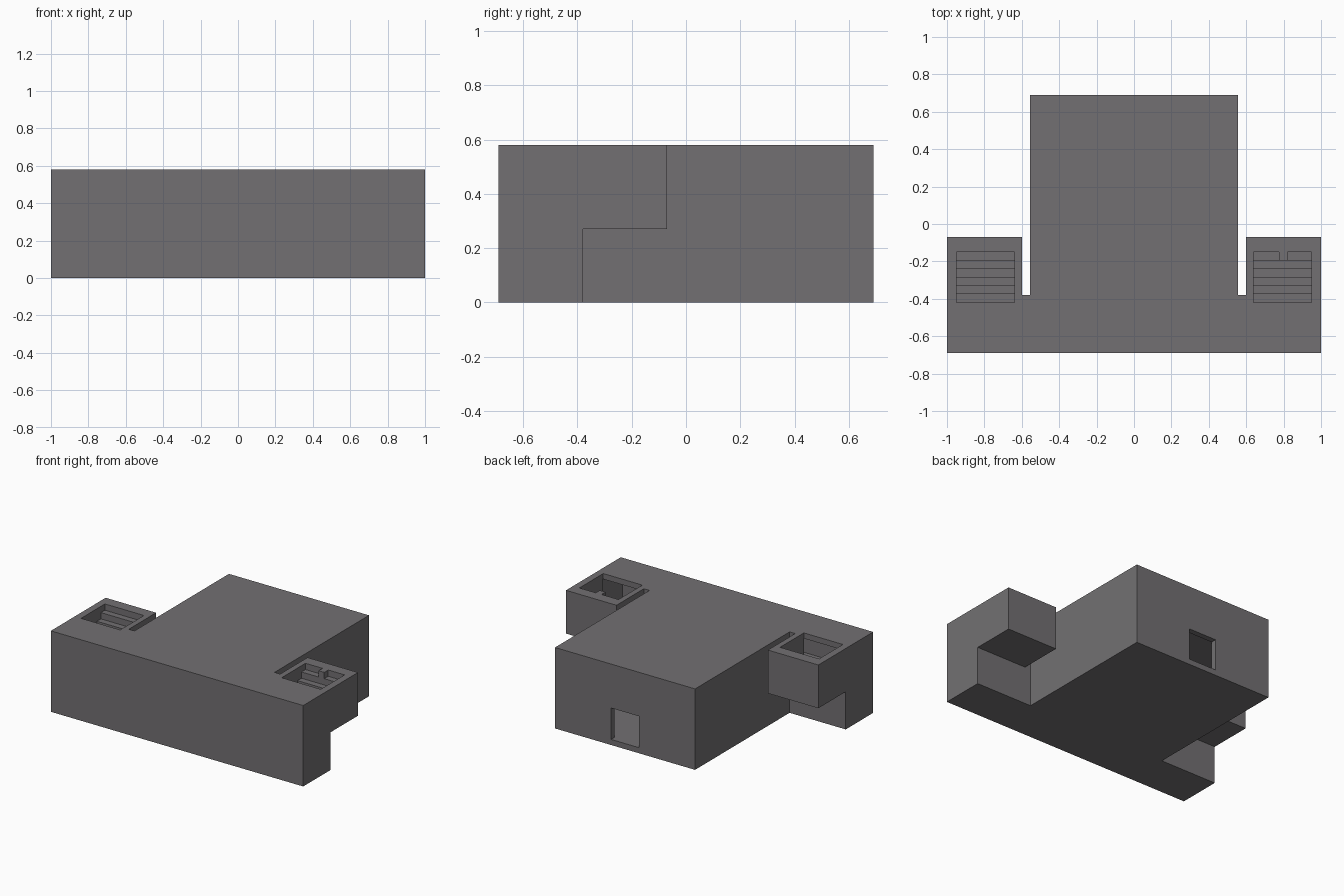
import bpy, bmesh
from mathutils import Vector

cube = bpy.data.objects.get("Cube")
if cube:
    bpy.data.objects.remove(cube, do_unlink=True)

grey = bpy.data.materials.new("concrete_grey")
grey.use_nodes = True
colour = (0.17, 0.163, 0.17, 1)
grey.diffuse_color = colour
grey.node_tree.nodes["Principled BSDF"].inputs["Base Color"].default_value = colour


def prism(name, points, start, end, axis="z"):
    """Extrude a closed outline along z (points are x, y) or x (points are y, z)."""
    bm = bmesh.new()
    place = (lambda p: (p[0], p[1], start)) if axis == "z" else (lambda p: (start, p[0], p[1]))
    face = bm.faces.new([bm.verts.new(place(p)) for p in points])
    step = Vector((0, 0, end - start)) if axis == "z" else Vector((end - start, 0, 0))
    geom = bmesh.ops.extrude_face_region(bm, geom=[face])["geom"]
    bmesh.ops.translate(bm, vec=step, verts=[g for g in geom if isinstance(g, bmesh.types.BMVert)])
    bmesh.ops.recalc_face_normals(bm, faces=bm.faces)
    mesh = bpy.data.meshes.new(name)
    bm.to_mesh(mesh)
    bm.free()
    mesh.materials.append(grey)
    obj = bpy.data.objects.new(name, mesh)
    bpy.context.collection.objects.link(obj)
    return obj


def rect(x0, x1, y0, y1):
    return [(x0, y0), (x1, y0), (x1, y1), (x0, y1)]


def mirrored(half):
    """Complete a plan outline given for +x, listed from front to back."""
    return half + [(-x, y) for x, y in reversed(half)]


def cut(target, cutter):
    mod = target.modifiers.new("cut", "BOOLEAN")
    mod.operation, mod.solver, mod.object = "DIFFERENCE", "EXACT", cutter
    cutter.hide_render = True
    bpy.context.view_layer.update()
    result = bpy.data.meshes.new_from_object(target.evaluated_get(bpy.context.evaluated_depsgraph_get()))
    target.modifiers.clear()
    target.data = result
    bpy.data.objects.remove(cutter, do_unlink=True)


HEIGHT, MID, WALL = 0.58, 0.27, 0.04
STEPS, RUN, STAIR_BACK = 6, 0.045, -0.15

# Outer shell: front bar, rear block and two stair wings
building = prism("building", mirrored([
    (1, -0.69), (1, -0.07), (0.6, -0.07), (0.6, -0.38), (0.555, -0.38), (0.555, 0.69)]), 0, HEIGHT)

# Open space beneath the overhanging wings
for side in (-1, 1):
    cut(building, prism("under_wing", rect(*sorted((side * 0.58, side * 1.1)), -0.38, 0), -0.1, MID))

# Two hollow storeys
room = mirrored([(0.96, -0.65), (0.96, -0.42), (0.515, -0.42), (0.515, 0.65)])
for floor, ceiling in ((WALL, MID), (MID + WALL, HEIGHT - WALL)):
    cut(building, prism("room", room, floor, ceiling))

# Rear doorway
cut(building, prism("doorway", rect(-0.11, 0.11, 0.6, 0.8), WALL, 0.265))

# Roof stairwells descending forward into the upper storey
rise = (HEIGHT - MID - WALL) / STEPS
stairs = [(STAIR_BACK, 0.7)]
for i in range(STEPS):
    z = HEIGHT - (i + 1) * rise
    stairs += [(STAIR_BACK - i * RUN, z), (STAIR_BACK - (i + 1) * RUN, z)]
stairs[-1] = (-0.5, MID + WALL)
stairs += [(-0.5, HEIGHT - WALL), (-0.42, HEIGHT - WALL), (-0.42, 0.7)]
for side in (-1, 1):
    cut(building, prism("stairwell", stairs, *sorted((side * 0.64, side * 0.95)), axis="x"))

# Small post on the top tread of the left stair
prism("stair_post", rect(0.775, 0.82, -0.195, -0.14), HEIGHT - rise - 0.01, HEIGHT)
